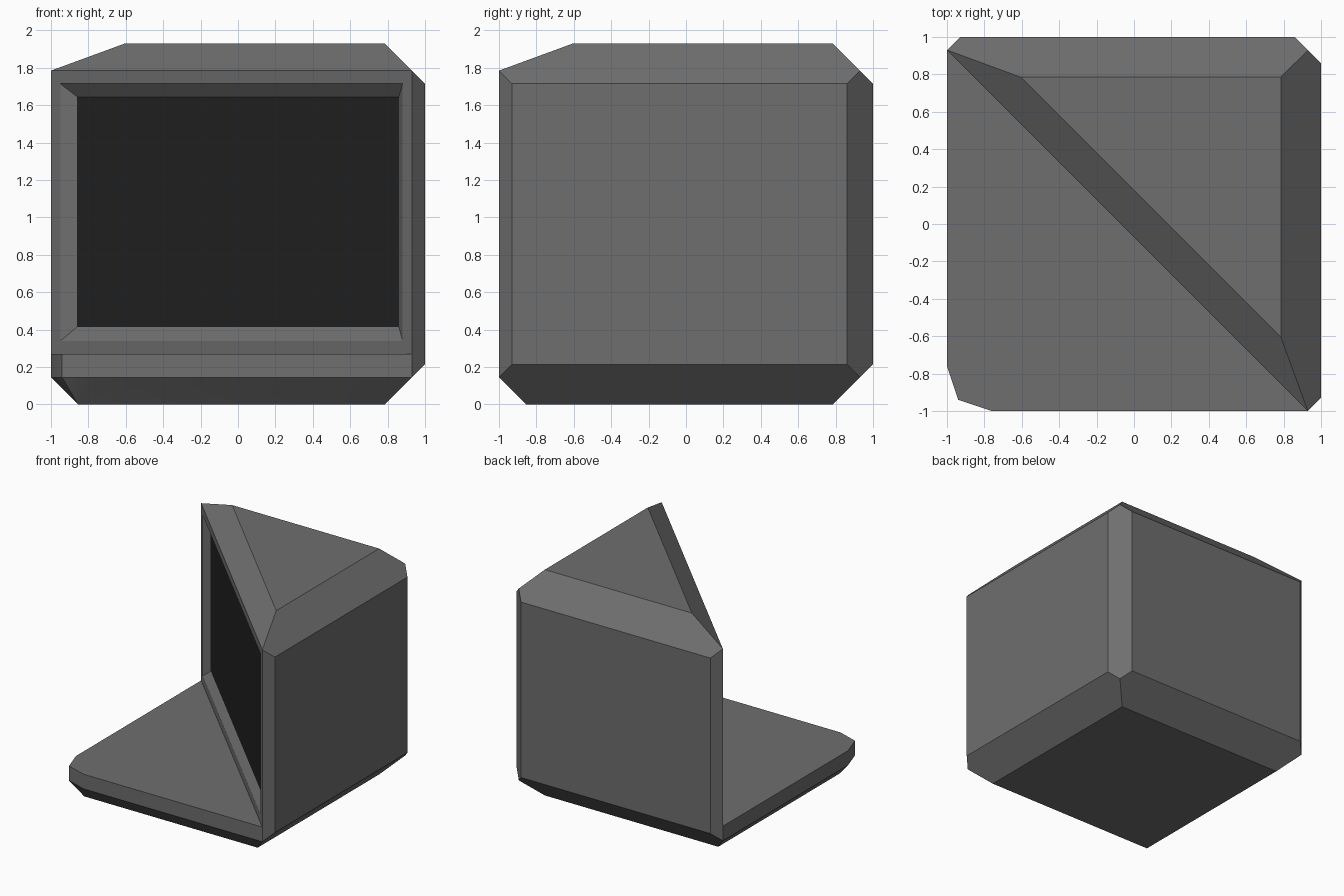
import bpy, bmesh, math
from mathutils import Vector

if "Cube" in bpy.data.objects:
    bpy.data.objects.remove(bpy.data.objects["Cube"])


def material(name, v):
    mat = bpy.data.materials.new(name)
    mat.diffuse_color = (v, v, v, 1)
    mat.use_nodes = True
    mat.node_tree.nodes["Principled BSDF"].inputs["Base Color"].default_value = mat.diffuse_color
    return mat


CASING = material("casing_grey", 0.158)
GLASS = material("dark_glass", 0.016)


def finish(bm, name, mat):
    me = bpy.data.meshes.new(name)
    bm.to_mesh(me)
    bm.free()
    ob = bpy.data.objects.new(name, me)
    bpy.context.collection.objects.link(ob)
    me.materials.append(mat)
    return ob


def mirror_xy(pts):
    """Add the copy of each point reflected across the diagonal x = y."""
    return pts + [(y, x, z) for x, y, z in pts if x != y]


def hull(name, pts, open_dir):
    """Faceted solid from corner points, left open on the diagonal seam side."""
    bm = bmesh.new()
    for p in mirror_xy(pts):
        bm.verts.new(p)
    bmesh.ops.convex_hull(bm, input=bm.verts[:])
    bmesh.ops.dissolve_limit(bm, angle_limit=math.radians(1),
                             verts=bm.verts[:], edges=bm.edges[:])
    bmesh.ops.recalc_face_normals(bm, faces=bm.faces[:])
    seam = Vector(open_dir).normalized()
    bmesh.ops.delete(bm, geom=[f for f in bm.faces if f.normal.dot(seam) > 0.99],
                     context='FACES')
    return finish(bm, name, CASING)


# Rear cabinet: triangular block with chamfered edges
hull("cabinet", [
    (-0.855, 0.785, 0), (0.785, 0.785, 0),
    (-1, 0.93, 0.145), (-0.93, 1, 0.215), (0.86, 1, 0.215), (0.93, 0.93, 0.145),
    (-1, 0.93, 1.785), (-0.93, 1, 1.715), (0.86, 1, 1.715), (0.93, 0.93, 1.785),
    (-0.605, 0.785, 1.93), (0.785, 0.785, 1.93)], (-1, -1, 0))

# Low front step with a softly rounded corner
step_pts = [(-0.855, 0.785, 0), (-0.855, -0.855, 0)]
for z in (0.145, 0.27):
    step_pts += [(-1, 0.93, z), (-1, -0.76, z), (-0.94, -0.94, z)]
step = hull("front_step", step_pts, (1, 1, 0))
bpy.context.view_layer.objects.active = step
step.select_set(True)
bpy.ops.object.shade_smooth_by_angle(angle=math.radians(25))


def ring(bm, half, shift, z0, z1):
    """Upright rectangle lying along the diagonal."""
    c = -0.035 + shift
    return [bm.verts.new((c + s * half, c - s * half, z))
            for s, z in ((-1, z0), (1, z0), (1, z1), (-1, z1))]


# Screen surround: flat border, then sloped recess
SCREEN = (0.86, 0.035, 0.415, 1.645)
bm = bmesh.new()
rings = [ring(bm, *r) for r in ((0.965, 0, 0.27, 1.785),
                                (0.915, 0, 0.34, 1.715), SCREEN)]
for a, b in zip(rings, rings[1:]):
    for i in range(4):
        j = (i + 1) % 4
        bm.faces.new((a[i], a[j], b[j], b[i]))
finish(bm, "screen_surround", CASING)

# Dark screen
bm = bmesh.new()
bm.faces.new(ring(bm, *SCREEN))
finish(bm, "screen", GLASS)
